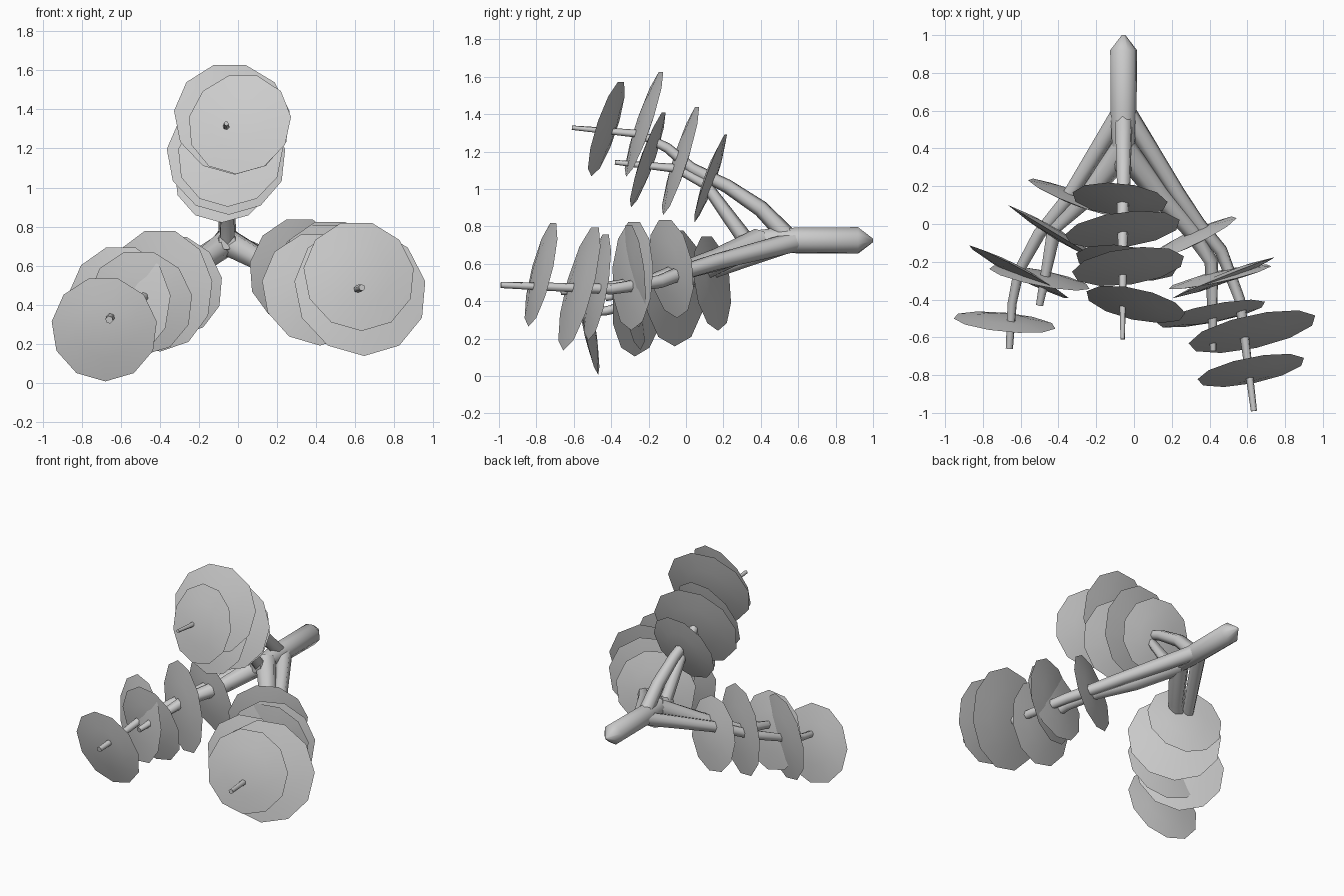
import bpy, bmesh, math
from mathutils import Vector

if "Cube" in bpy.data.objects:
    bpy.data.objects.remove(bpy.data.objects["Cube"])

mat = bpy.data.materials.new("plain grey")
mat.diffuse_color = (0.6, 0.6, 0.6, 1)
mat.use_nodes = True
mat.node_tree.nodes["Principled BSDF"].inputs["Base Color"].default_value = mat.diffuse_color


def finish(name, bm, angle):
    bmesh.ops.recalc_face_normals(bm, faces=bm.faces)
    me = bpy.data.meshes.new(name)
    bm.to_mesh(me)
    bm.free()
    ob = bpy.data.objects.new(name, me)
    bpy.context.collection.objects.link(ob)
    me.materials.append(mat)
    bpy.ops.object.select_all(action='DESELECT')
    ob.select_set(True)
    bpy.context.view_layer.objects.active = ob
    bpy.ops.object.shade_smooth_by_angle(angle=math.radians(angle))


def tube(name, pts, radii, sides):
    """Tapered tube through points, one radius per point."""
    bm = bmesh.new()
    P = [Vector(p) for p in pts]
    rings = []
    for i, p in enumerate(P):
        d = (P[min(i + 1, len(P) - 1)] - P[max(i - 1, 0)]).normalized()
        u = d.cross(Vector((0.3, 0, 1))).normalized()
        v = d.cross(u)
        ring = []
        for k in range(sides):
            a = 2 * math.pi * k / sides
            ring.append(bm.verts.new(p + (u * math.cos(a) + v * math.sin(a)) * radii[i]))
        rings.append(ring)
    for a, b in zip(rings, rings[1:]):
        for k in range(sides):
            j = (k + 1) % sides
            bm.faces.new((a[k], a[j], b[j], b[k]))
    bm.faces.new(rings[0])
    bm.faces.new(rings[-1])
    finish(name, bm, 65)


def branch(name, r0, r1, *pts):
    """Branch that thins evenly along its length from r0 to r1."""
    run = [0]
    for a, b in zip(pts, pts[1:]):
        run.append(run[-1] + math.dist(a, b))
    tube(name, pts, [r0 + (r1 - r0) * s / run[-1] for s in run], 6)


def pad(name, c, r, nx, nz, sides=11, bulge=0.027):
    """Thin lens-shaped foliage disc, facing (nx, -1, nz)."""
    bm = bmesh.new()
    c = Vector(c)
    n = Vector((nx, -1, nz)).normalized()
    u = n.cross(Vector((0, 0, 1))).normalized()
    v = u.cross(n)
    rim, mid = [], {1: [], -1: []}
    for k in range(sides):
        a = 2 * math.pi * (k + 0.25) / sides
        d = u * math.cos(a) + v * math.sin(a)
        rim.append(bm.verts.new(c + d * r * 1.02))
        for s in mid:
            mid[s].append(bm.verts.new(c + d * r * 0.55 + n * s * bulge * 0.7))
    for s in mid:
        top = bm.verts.new(c + n * s * bulge)
        for k in range(sides):
            j = (k + 1) % sides
            bm.faces.new((rim[k], rim[j], mid[s][j], mid[s][k]))
            bm.faces.new((mid[s][k], mid[s][j], top))
    finish(name, bm, 15)


def cluster(group, items):
    """Discs of one cluster: centre, radius, sideways tilt, upward tilt."""
    for i, (c, r, nx, nz) in enumerate(items):
        pad(f"{group}_leaf_pad_{i + 1}", c, r, nx, nz)


# main limb with a pointed cut end
X = -.055
tube("main_limb", [(X, y, .725) for y in (1, .92, .6, .45, .28)],
     (.01, .074, .072, .066, .045), 8)

# upper cluster
branch("upper_long_branch", .05, .012, (X, .54, .75), (X, .4, .895), (X, .22, 1.015),
       (-.06, .03, 1.11), (-.06, -.1, 1.22), (-.06, -.25, 1.295), (-.06, -.61, 1.328))
branch("upper_short_branch", .045, .013, (X, .34, .7), (X, .1, 1.03),
       (-.06, -.05, 1.11), (-.06, -.38, 1.143))
cluster("upper", [
    ((.008, -.425, 1.326), .265, -.22, .33), ((-.03, -.225, 1.352), .296, .14, .34),
    ((-.04, -.205, 1.16), .268, -.14, .35), ((-.06, -.03, 1.155), .303, .13, .32),
    ((-.075, .13, 1.06), .25, -.1, .36)])

# left cluster
branch("left_long_branch", .052, .02, (-.07, .59, .72), (-.36, .12, .55), (-.5, -.05, .47),
       (-.61, -.25, .4), (-.645, -.42, .35), (-.66, -.66, .322))
branch("left_short_branch", .07, .02, (X, .4, .72), (-.23, .16, .59), (-.42, -.02, .5),
       (-.5, -.43, .42))
cluster("left", [
    ((-.685, -.52, .275), .268, -.1, -.19), ((-.61, -.255, .405), .295, -.53, .08),
    ((-.5, -.285, .41), .268, -.2, -.16), ((-.4, -.06, .475), .31, -.6, 0),
    ((-.32, .14, .5), .255, -.4, -.14)])

# right cluster
branch("right_long_branch", .055, .017, (-.04, .59, .72), (.23, .16, .61), (.34, 0, .56),
       (.46, -.14, .505), (.56, -.4, .465), (.635, -.99, .487))
branch("right_short_branch", .074, .018, (X, .4, .72), (.13, .16, .62), (.3, -.03, .56),
       (.41, -.2, .5), (.42, -.67, .45))
cluster("right", [
    ((.62, -.775, .547), .285, .2, .25), ((.627, -.57, .472), .34, .22, .27),
    ((.41, -.475, .48), .288, .2, .17), ((.475, -.285, .54), .29, .4, .03),
    ((.455, -.28, .54), .275, .22, -.1), ((.3, -.08, .578), .265, .48, -.15)])
